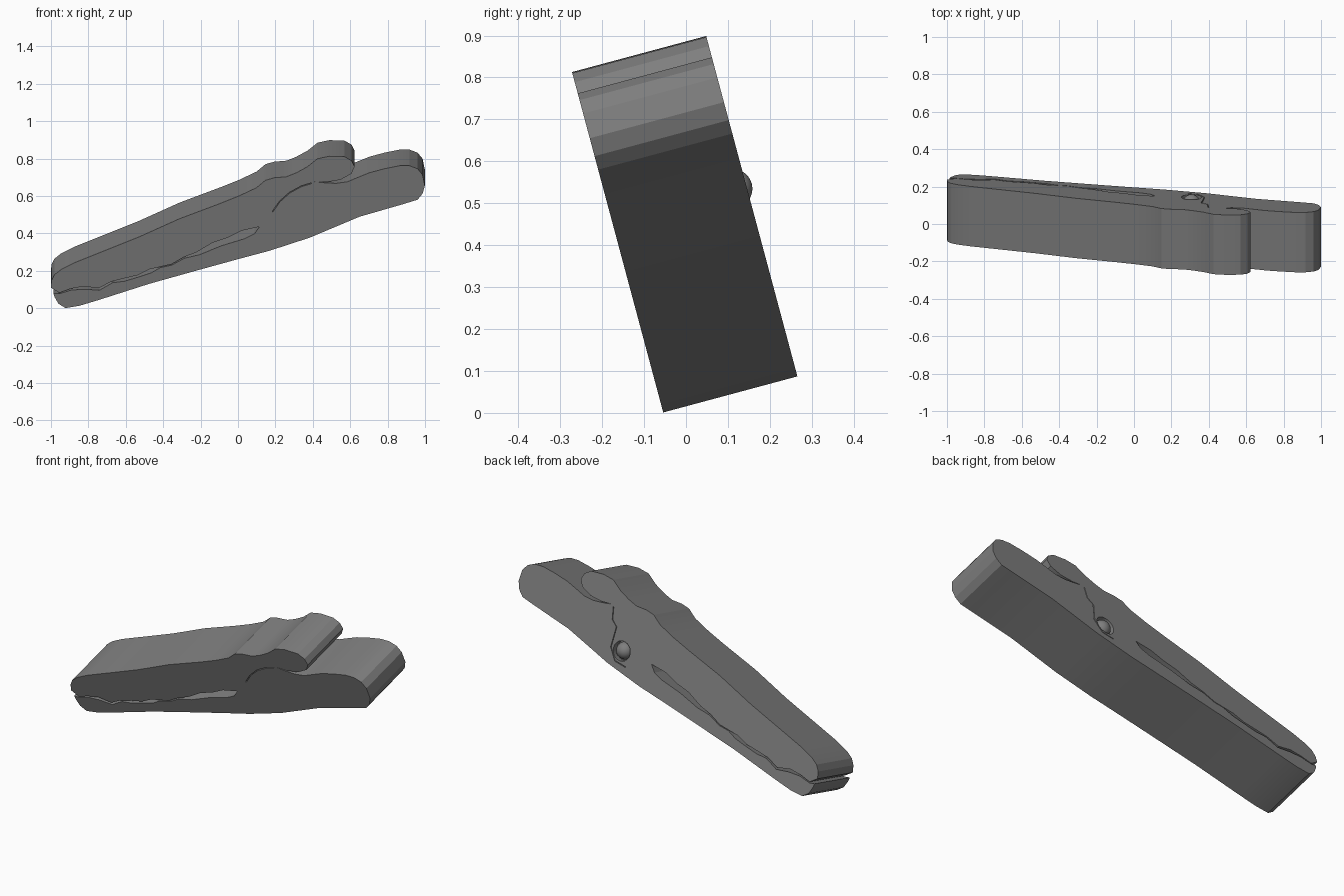
import bpy, bmesh, math
from mathutils import Matrix, Vector

if "Cube" in bpy.data.objects:
    bpy.data.objects.remove(bpy.data.objects["Cube"])

UNIT = 187.0          # profile drawing units per model unit
DEPTH = Vector((0, 0.32, 0.086))   # tilted extrusion direction


def place(p, d):
    """Profile point and depth fraction to tilted space."""
    x, z = (p[0] - 238.5) / UNIT, (308.5 - p[1]) / UNIT
    return Vector((x, -0.054 - 0.268 * z, z)) + DEPTH * d


def prism(bm, pts, d0, d1):
    n = len(pts)
    a = [bm.verts.new(place(p, d0)) for p in pts]
    b = [bm.verts.new(place(p, d1)) for p in pts]
    faces = [bm.faces.new(a), bm.faces.new(b[::-1])]
    for i in range(n):
        j = (i + 1) % n
        faces.append(bm.faces.new((a[i], b[i], b[j], a[j])))
    bmesh.ops.recalc_face_normals(bm, faces=faces)


def ribbon(pts, w):
    """Thin closed outline following a polyline."""
    left, right = [], []
    for i, p in enumerate(pts):
        q0, q1 = Vector(pts[max(i - 1, 0)]), Vector(pts[min(i + 1, len(pts) - 1)])
        t = (q1 - q0).normalized()
        nrm = Vector((-t.y, t.x)) * w
        left.append(Vector(p) + nrm)
        right.append(Vector(p) - nrm)
    return left + right[::-1]


def finish(bm, name, mat):
    me = bpy.data.meshes.new(name)
    bm.to_mesh(me)
    bm.free()
    ob = bpy.data.objects.new(name, me)
    bpy.context.collection.objects.link(ob)
    me.materials.append(mat)
    return ob


def activate(ob):
    bpy.ops.object.select_all(action='DESELECT')
    ob.select_set(True)
    bpy.context.view_layer.objects.active = ob


grey = bpy.data.materials.new("mid_grey")
grey.diffuse_color = (0.21, 0.21, 0.21, 1)
grey.use_nodes = True
grey.node_tree.nodes["Principled BSDF"].inputs["Base Color"].default_value = grey.diffuse_color

# Upper arm back and thumb tab, nose to tail
upper = [(51.5, 288), (52, 281), (55, 275), (62, 269.5), (75, 263), (100, 253),
         (140, 237), (180, 219), (220, 204), (240, 196), (257, 188), (266, 180.5),
         (275, 178), (287, 177), (297, 173), (308, 167), (318, 159), (330, 156.5),
         (345, 157), (352, 161), (355, 167), (352, 174), (341, 180), (327, 182.3),
         (315, 182)]
# Lower arm handle and belly, tail to nose
lower = [(326, 183.2), (337, 183.6), (348, 182), (360, 177), (370, 173), (385, 169),
         (400, 166), (410, 166), (418, 169), (423, 175), (425.3, 186), (423, 194),
         (418, 200), (405, 204), (360, 217), (310, 238), (270, 251), (240, 259),
         (200, 270), (150, 284), (100, 300), (80, 306), (66, 308.3), (59, 304),
         (55, 297), (54, 293.5)]
# Wavy teeth: lower edge to hinge, then upper edge back to nose
teeth_low = [(60, 294), (72, 290.3), (85, 289.5), (100, 290.5), (113, 283), (125, 281.5),
             (140, 277), (152, 273), (161, 267.8), (172, 265.5), (185, 258.5),
             (200, 255), (222, 246), (245, 239), (255, 234)]
teeth_up = [(260, 227), (242, 231), (228, 238), (213, 243), (197, 252.5), (184, 257.5),
            (172, 264.5), (161, 267), (150, 269.5), (138, 275.5), (125, 278.5),
            (112, 281.8), (99, 288.5), (84, 286.5), (71, 289), (60, 293)]

bm = bmesh.new()
prism(bm, upper + lower + teeth_low + teeth_up, 0, 1)
body = finish(bm, "clip_body", grey)

# Cutter: front hinge seam, back hinge seam and screw recess
screw = (296, 223)
bm = bmesh.new()
prism(bm, ribbon([(273, 212), (280, 202), (290, 193), (302, 186.5), (312, 183.5)], 0.4), -0.1, 0.03)
prism(bm, ribbon([(313, 184), (312, 196), (306, 202), (309, 222), (302, 234), (289, 237)], 0.4), 0.97, 1.1)
circle = [(screw[0] + 10 * math.cos(k * math.pi / 12),
           screw[1] + 9.66 * math.sin(k * math.pi / 12)) for k in range(24)]
prism(bm, circle, 0.9, 1.1)
cutter = finish(bm, "seam_cutter", grey)
cutter.hide_render = True

mod = body.modifiers.new("seams", 'BOOLEAN')
mod.operation = 'DIFFERENCE'
mod.solver = 'EXACT'
mod.object = cutter
activate(body)
bpy.ops.object.modifier_apply(modifier=mod.name)
bpy.data.objects.remove(cutter)
activate(body)
bpy.ops.object.shade_smooth_by_angle(angle=math.radians(20))

# Domed screw head in the back recess
bm = bmesh.new()
m = Matrix.Translation(place(screw, 0.9)) @ Matrix.Rotation(math.radians(-75), 4, 'X')
bmesh.ops.create_uvsphere(bm, u_segments=24, v_segments=14, radius=0.047, matrix=m)
head = finish(bm, "screw_head", grey)
activate(head)
bpy.ops.object.shade_smooth_by_angle(angle=math.radians(30))
